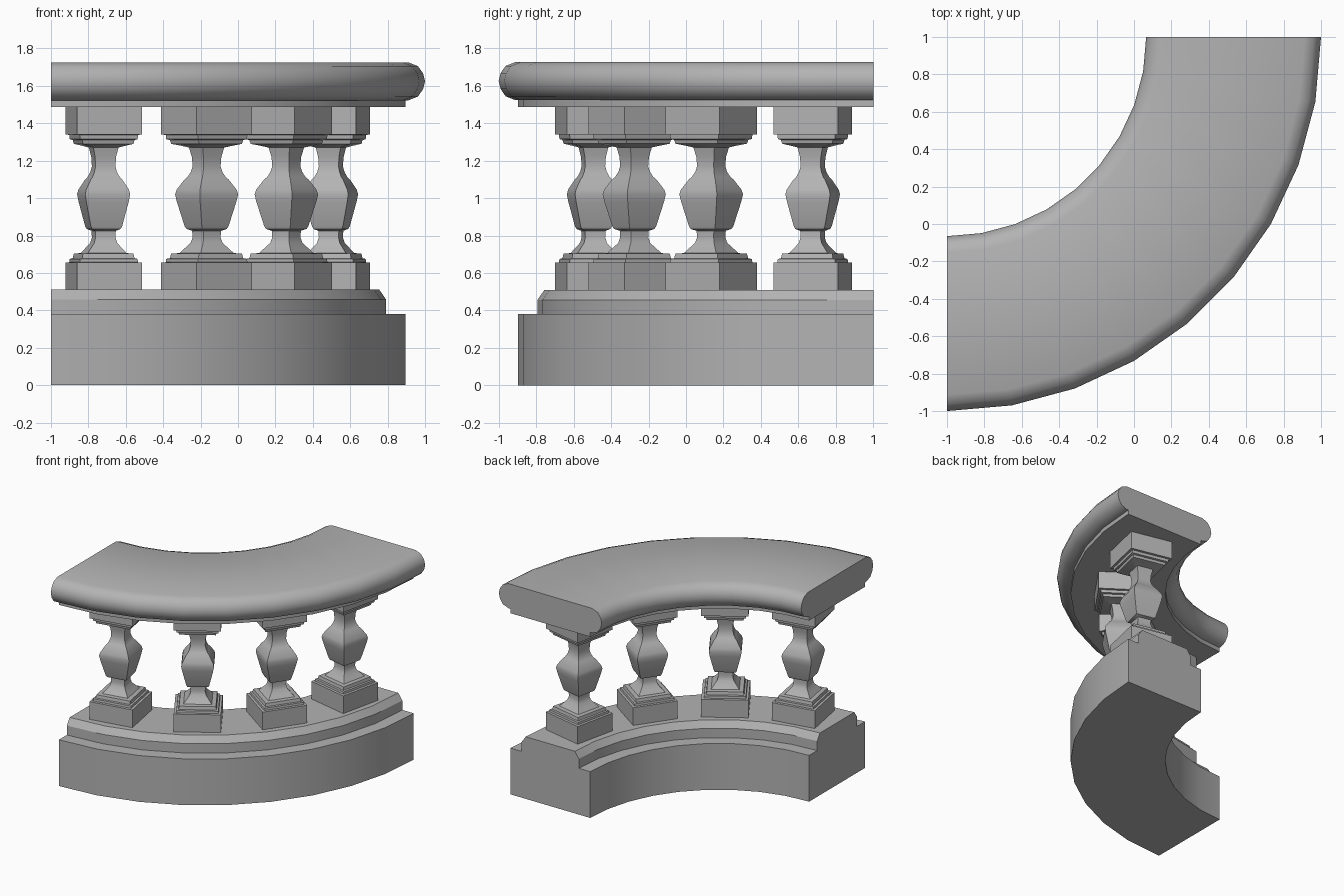
import bpy, bmesh, math
from mathutils import Matrix, Vector

if "Cube" in bpy.data.objects:
    bpy.data.objects.remove(bpy.data.objects["Cube"])

CX, CY = -1.0, 1.0      # centre of the quarter circle
MID = 1.5325            # radius of the centre line

# Dark grey stone
stone = bpy.data.materials.new("stone")
stone.diffuse_color = (.45, .45, .45, 1)
stone.use_nodes = True
stone.node_tree.nodes["Principled BSDF"].inputs["Base Color"].default_value = stone.diffuse_color


def finish(name, bm, angle):
    bmesh.ops.recalc_face_normals(bm, faces=bm.faces)
    me = bpy.data.meshes.new(name)
    bm.to_mesh(me)
    bm.free()
    me.materials.append(stone)
    ob = bpy.data.objects.new(name, me)
    bpy.context.collection.objects.link(ob)
    bpy.ops.object.select_all(action='DESELECT')
    ob.select_set(True)
    bpy.context.view_layer.objects.active = ob
    bpy.ops.object.shade_smooth_by_angle(angle=math.radians(angle))
    return ob


def loft(bm, rings):
    """Bridge equal closed rings of points and cap both ends."""
    vs = [[bm.verts.new(p) for p in ring] for ring in rings]
    n = len(vs[0])
    for a, b in zip(vs, vs[1:]):
        for i in range(n):
            j = (i + 1) % n
            bm.faces.new((a[i], a[j], b[j], b[i]))
    bm.faces.new(vs[0])
    bm.faces.new(vs[-1])


def arc_sweep(name, half, angle, segments=9):
    """Sweep a section, mirrored about the centre line, round a quarter turn."""
    section = half + [(-d, z) for d, z in reversed(half)]
    rings = []
    for k in range(segments + 1):
        t = math.radians(-90 + 90 * k / segments)
        rings.append([(CX + (MID + d) * math.cos(t), CY + (MID + d) * math.sin(t), z)
                      for d, z in section])
    bm = bmesh.new()
    loft(bm, rings)
    return finish(name, bm, angle)


def baluster(name, turn):
    """Square-section baluster; turn is degrees round the arc."""
    profile = [(.176, .51), (.176, .655), (.158, .657), (.156, .675), (.142, .678),
               (.137, .703), (.105, .706), (.086, .73), (.062, .76), (.054, .79),
               (.056, .825), (.078, .835), (.085, .85), (.115, .98), (.122, 1.02),
               (.116, 1.045), (.085, 1.10), (.074, 1.112), (.061, 1.14), (.054, 1.17),
               (.057, 1.22), (.068, 1.27), (.10, 1.28), (.137, 1.29),
               (.142, 1.31), (.156, 1.315), (.158, 1.338), (.176, 1.34), (.176, 1.487)]
    bm = bmesh.new()
    loft(bm, [[(-h, -h, z), (h, -h, z), (h, h, z), (-h, h, z)] for h, z in profile])
    t = math.radians(turn)
    place = Matrix.Translation(Vector((CX + .006, CY + .008, 0))) @ Matrix.Rotation(t, 4, 'Z')
    bm.transform(place @ Matrix.Translation(Vector((0, -1.527, 0))))
    return finish(name, bm, 35)


# Stepped base with chamfered top course
arc_sweep("base", [(.363, 0), (.363, .38), (.26, .38), (.26, .457), (.223, .51)], 28)

# Fillet under the handrail
arc_sweep("rail_fillet", [(.363, 1.487), (.363, 1.53)], 28)

# Handrail with rounded edges
arc_sweep("handrail", [(.38, 1.523), (.43, 1.543), (.457, 1.583), (.4675, 1.625),
                       (.457, 1.667), (.43, 1.705), (.38, 1.725)], 60)

# Four balusters spaced along the arc
for i in range(4):
    baluster(f"baluster_{i + 1}", 10.4 + 22.35 * i)
